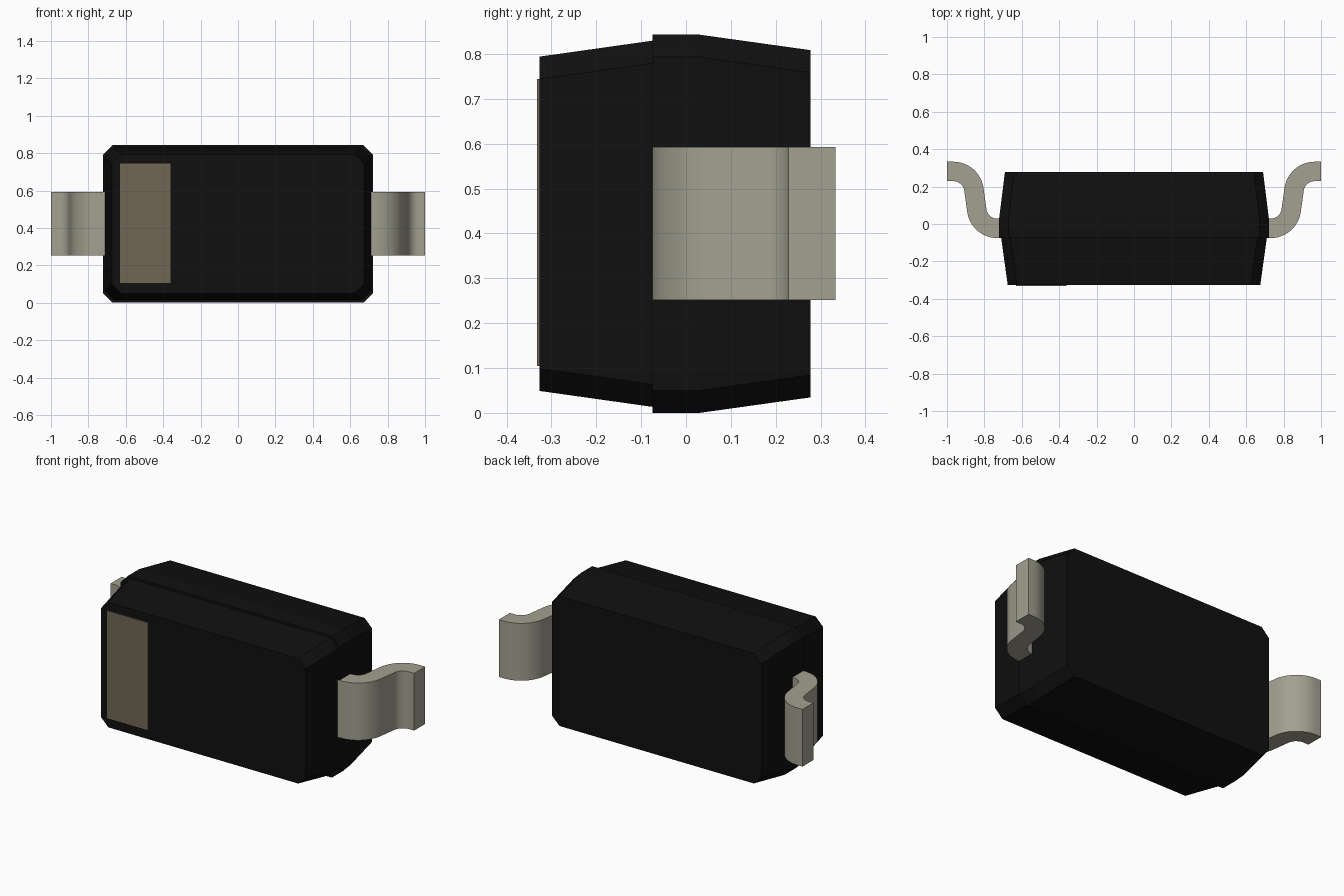
import bpy
import bmesh
from math import cos, sin, radians
from mathutils import Vector

cube = bpy.data.objects.get("Cube")
if cube:
    bpy.data.objects.remove(cube, do_unlink=True)

MID_Z = 0.4215


def material(name, color):
    mat = bpy.data.materials.new(name)
    mat.use_nodes = True
    mat.diffuse_color = (*color, 1)
    mat.node_tree.nodes["Principled BSDF"].inputs["Base Color"].default_value = (*color, 1)
    return mat


def add_object(name, bm, mat):
    bmesh.ops.recalc_face_normals(bm, faces=bm.faces)
    mesh = bpy.data.meshes.new(name)
    bm.to_mesh(mesh)
    bm.free()
    mesh.materials.append(mat)
    obj = bpy.data.objects.new(name, mesh)
    bpy.context.collection.objects.link(obj)
    return obj


def loft(name, rings, mat):
    """Skin a series of matching closed rings and cap both ends."""
    bm = bmesh.new()
    loops = [[bm.verts.new(p) for p in ring] for ring in rings]
    for a, b in zip(loops, loops[1:]):
        for i in range(len(a)):
            j = (i + 1) % len(a)
            bm.faces.new((a[i], a[j], b[j], b[i]))
    bm.faces.new(loops[0])
    bm.faces.new(loops[-1])
    return add_object(name, bm, mat)


def chamfered_ring(y, hx, hz, cut=0.05):
    quarter = [(hx, hz - cut), (hx - cut, hz)]
    half = quarter + [(-x, z) for x, z in reversed(quarter)]
    return [(x, y, MID_Z + z) for x, z in half + [(-x, -z) for x, z in half]]


def arc(cx, cy, r, start, end, steps=12):
    angles = [radians(start + (end - start) * i / steps) for i in range(steps + 1)]
    return [Vector((cx + r * cos(a), cy + r * sin(a))) for a in angles]


black = material("black plastic", (0.005, 0.005, 0.005))
metal = material("grey metal", (0.36, 0.355, 0.28))
brown = material("brown marking", (0.165, 0.133, 0.09))

# Moulded body: tapered halves with a small step at the parting line
loft("body", [chamfered_ring(*s) for s in (
    (-0.327, 0.675, 0.3725), (-0.075, 0.71, 0.408), (-0.075, 0.721, 0.4215),
    (0.03, 0.721, 0.4215), (0.277, 0.69, 0.387))], black)

# Polarity band: thin plate on the front face
bm = bmesh.new()
bmesh.ops.create_cube(bm, size=1)
bmesh.ops.scale(bm, vec=(0.27, 0.007, 0.64), verts=bm.verts)
bmesh.ops.translate(bm, vec=(-0.495, -0.3285, 0.4245), verts=bm.verts)
add_object("polarity_band", bm, brown)

# Leads: an S-bent strip, mirrored to both ends
path = [Vector((0.66, -0.0235))] + arc(0.73, 0.088, 0.1115, -90, -8)
path += arc(0.966, 0.17, 0.111, 172, 90) + [Vector((1.0, 0.281))]
for name, side in (("left_lead", 1), ("right_lead", -1)):
    rings = []
    for i, p in enumerate(path):
        t = (path[min(i + 1, len(path) - 1)] - path[max(i - 1, 0)]).normalized()
        n = Vector((-t.y, t.x)) * 0.052
        rings.append([(side * q.x, q.y, z) for q, z in (
            (p - n, 0.252), (p + n, 0.252), (p + n, 0.593), (p - n, 0.593))])
    lead = loft(name, rings, metal)
    bpy.ops.object.select_all(action="DESELECT")
    lead.select_set(True)
    bpy.context.view_layer.objects.active = lead
    bpy.ops.object.shade_smooth_by_angle(angle=radians(30))
